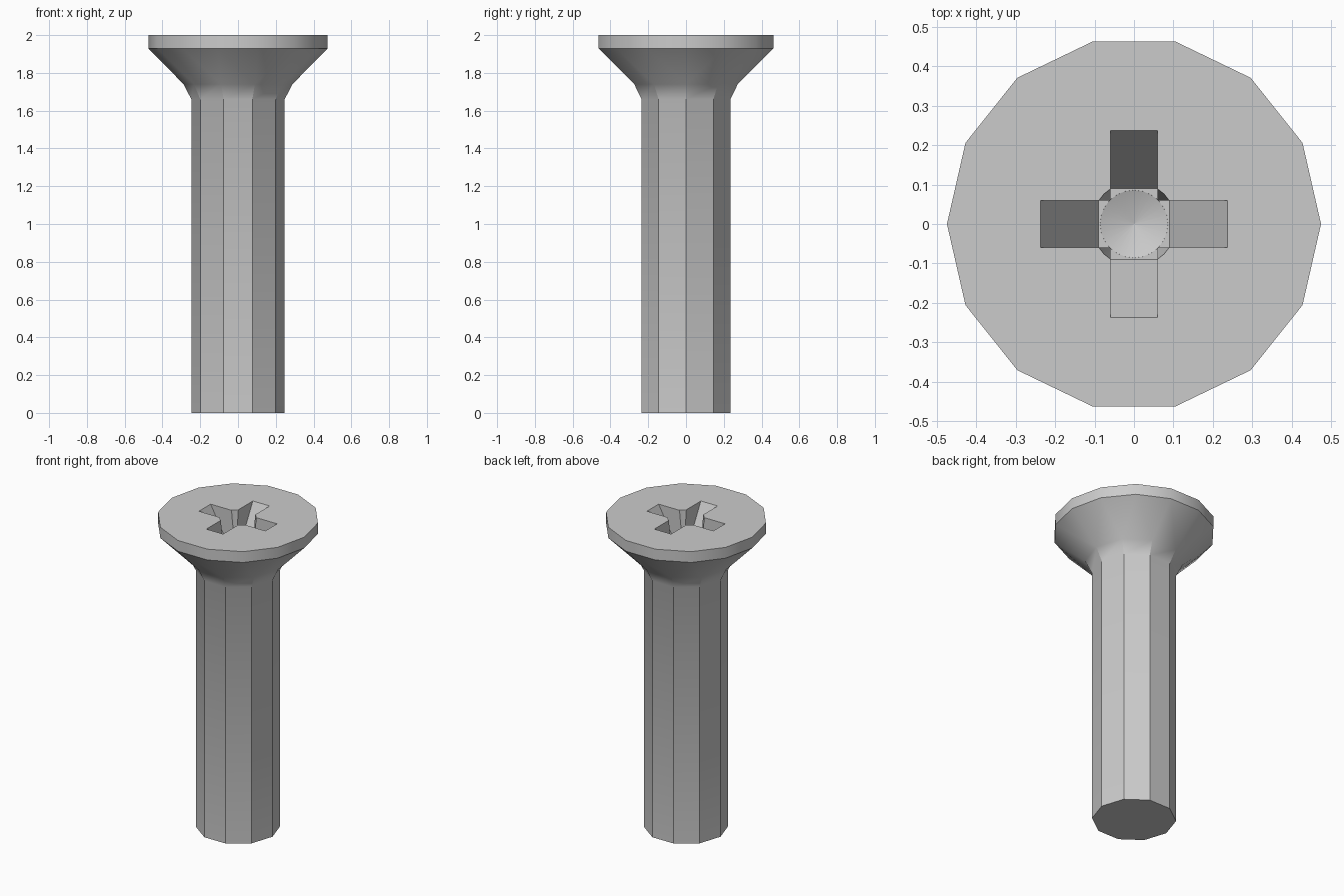
import bpy
import bmesh
from math import cos, sin, pi, radians

cube = bpy.data.objects.get("Cube")
if cube:
    bpy.data.objects.remove(cube, do_unlink=True)

steel = bpy.data.materials.new("grey_steel")
steel.use_nodes = True
GREY = (0.6, 0.6, 0.6, 1)
steel.diffuse_color = GREY
steel.node_tree.nodes["Principled BSDF"].inputs["Base Color"].default_value = GREY


def finish(bm, name):
    bmesh.ops.recalc_face_normals(bm, faces=bm.faces)
    mesh = bpy.data.meshes.new(name)
    bm.to_mesh(mesh)
    bm.free()
    mesh.materials.append(steel)
    ob = bpy.data.objects.new(name, mesh)
    bpy.context.collection.objects.link(ob)
    return ob


def ring(bm, sides, r, z):
    return [bm.verts.new((r * cos(2 * pi * i / sides), r * sin(2 * pi * i / sides), z))
            for i in range(sides)]


def zip_rings(bm, a, b):
    """Join two rings; equal counts give quads, otherwise triangles by angle."""
    n, m = len(a), len(b)
    if n == m:
        for i in range(n):
            j = (i + 1) % n
            bm.faces.new((a[i], a[j], b[j], b[i]))
        return
    i = j = 0
    while i < n or j < m:
        if j >= m or (i < n and (i + 0.5) / n <= (j + 0.5) / m):
            bm.faces.new((a[i % n], a[(i + 1) % n], b[j % m]))
            i += 1
        else:
            bm.faces.new((a[i % n], b[(j + 1) % m], b[j % m]))
            j += 1


def lathe(name, rows):
    """Capped stack of rings given as (sides, radius, height)."""
    bm = bmesh.new()
    rings = [ring(bm, *row) for row in rows]
    for a, b in zip(rings, rings[1:]):
        zip_rings(bm, a, b)
    bm.faces.new(rings[0])
    bm.faces.new(rings[-1])
    return finish(bm, name)


# Ten-sided shank flaring into a fourteen-sided countersunk head
screw = lathe("screw_body", [
    (10, 0.247, 0), (10, 0.247, 1.66), (10, 0.288, 1.74),
    (14, 0.475, 1.93), (14, 0.475, 2.0)])

# Cross recess: two tapered slots and a central drilled hole
TOP, FLOOR = 2.05, 1.73
HALF = 0.06
slope = (0.238 - 0.09) / (2.0 - FLOOR)
wide = 0.09 + slope * (TOP - FLOOR)


def slot(name, along_x):
    bm = bmesh.new()
    sides = []
    for w in (-HALF, HALF):
        profile = [(-0.09, FLOOR), (0.09, FLOOR), (wide, TOP), (-wide, TOP)]
        sides.append([bm.verts.new((p, w, z) if along_x else (w, p, z))
                      for p, z in profile])
        bm.faces.new(sides[-1])
    zip_rings(bm, *sides)
    return finish(bm, name)


cutters = [slot("slot_cutter_x", True), slot("slot_cutter_y", False),
           lathe("hole_cutter", [(24, 0.001, FLOOR - 0.035), (24, 0.086, FLOOR - 0.002),
                                 (24, 0.108, 2.0), (24, 0.112, TOP)])]

bpy.context.view_layer.objects.active = screw
for cutter in cutters:
    mod = screw.modifiers.new("recess", 'BOOLEAN')
    mod.operation = 'DIFFERENCE'
    mod.solver = 'EXACT'
    mod.object = cutter
    bpy.ops.object.modifier_apply(modifier=mod.name)
for cutter in cutters:
    bpy.data.objects.remove(cutter, do_unlink=True)

# Smooth the rim and flare, keep shank and recess edges crisp
bpy.ops.object.select_all(action='DESELECT')
screw.select_set(True)
bpy.ops.object.shade_smooth_by_angle(angle=radians(30))
